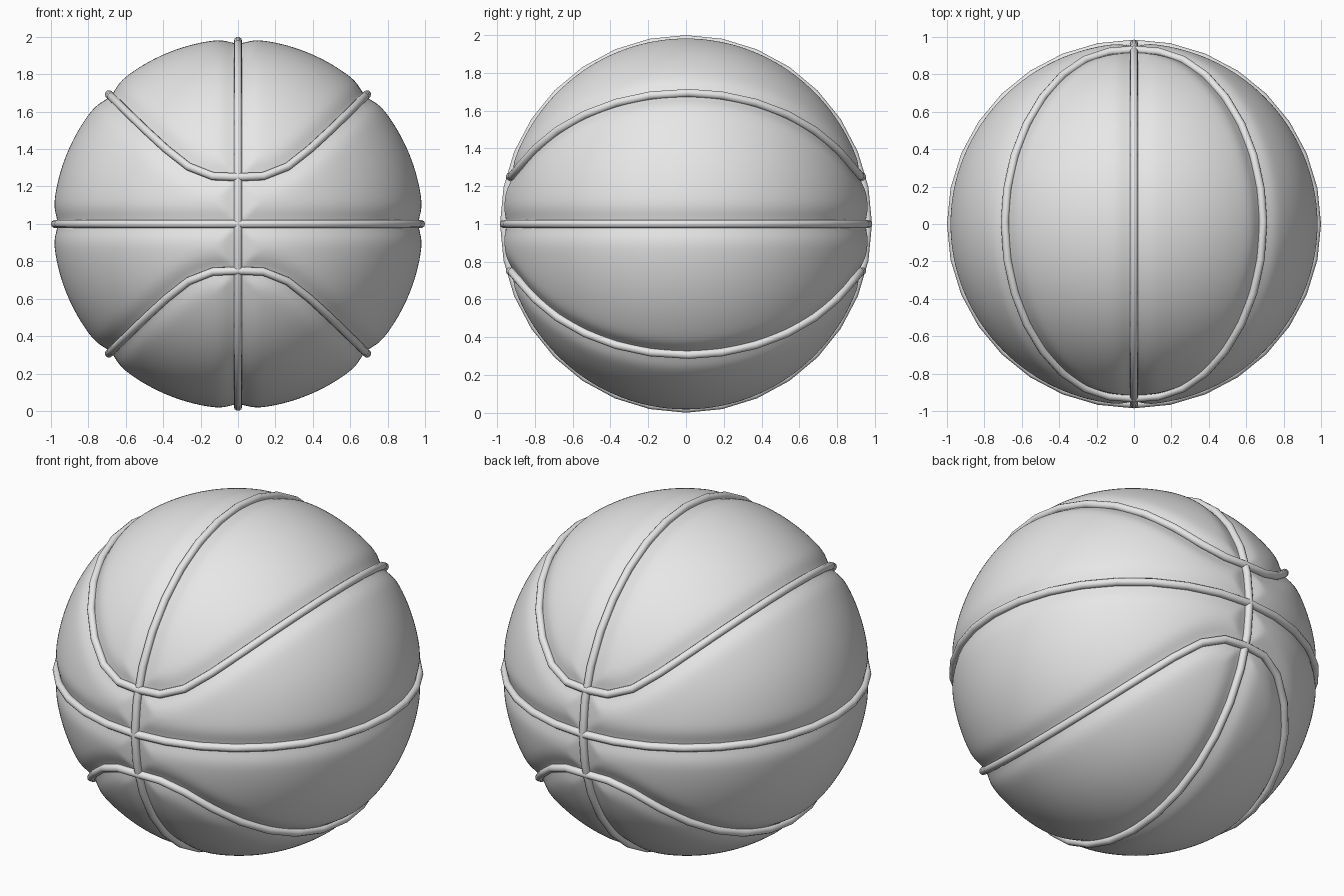
import bpy, math
from mathutils import Vector, kdtree

if "Cube" in bpy.data.objects:
    bpy.data.objects.remove(bpy.data.objects["Cube"])

SEAM_R, SEAM_T = 0.978, 0.022      # seam path radius and cord thickness
PANEL_R, DIP = 0.989, 0.024        # panel radius and how far it sinks at a seam
DEPTH = 0.985                      # slight flattening from front to back

grey = bpy.data.materials.new("light_grey")
grey.diffuse_color = (0.8, 0.8, 0.8, 1)
grey.use_nodes = True
grey.node_tree.nodes["Principled BSDF"].inputs["Base Color"].default_value = grey.diffuse_color


def equator(t):
    return Vector((math.cos(t), math.sin(t), 0))


def meridian(t):
    return Vector((0, math.cos(t), math.sin(t)))


def curved(t, side):
    # straight diagonal at the sides, rounded off where it crosses the meridian
    x = 0.69 * math.cos(t)
    z = (x ** 4 + 0.25 ** 4) ** 0.25
    y = math.sqrt(max(0, SEAM_R ** 2 - x * x - z * z))
    return Vector((x, math.copysign(y, math.sin(t)), side * z)).normalized()


paths = {
    "equator_seam": equator,
    "meridian_seam": meridian,
    "upper_curved_seam": lambda t: curved(t, 1),
    "lower_curved_seam": lambda t: curved(t, -1),
}


def place(v):
    return Vector((v.x, v.y * DEPTH, v.z + 1))


def seam(name, path, count=32):
    # round cord swept along a closed path
    curve = bpy.data.curves.new(name, 'CURVE')
    curve.dimensions = '3D'
    curve.bevel_depth = SEAM_T
    curve.bevel_resolution = 3
    spline = curve.splines.new('POLY')
    spline.points.add(count - 1)
    for i, p in enumerate(spline.points):
        p.co = (*place(path(2 * math.pi * i / count) * SEAM_R), 1)
    spline.use_cyclic_u = True
    ob = bpy.data.objects.new(name, curve)
    bpy.context.collection.objects.link(ob)
    curve.materials.append(grey)
    bpy.ops.object.select_all(action='DESELECT')
    ob.select_set(True)
    bpy.context.view_layer.objects.active = ob
    bpy.ops.object.convert(target='MESH')
    bpy.ops.object.shade_smooth()


for name, path in paths.items():
    seam(name, path)

# dense seam samples, used to sink the panels towards the seams
N = 400
tree = kdtree.KDTree(N * len(paths))
for k, path in enumerate(paths.values()):
    for i in range(N):
        tree.insert(path(2 * math.pi * (i + 0.5) / N), k * N + i)
tree.balance()

# ball panels
bpy.ops.mesh.primitive_ico_sphere_add(subdivisions=7, radius=1)
ball = bpy.context.object
ball.name = ball.data.name = "ball_panels"
for v in ball.data.vertices:
    n = v.co.normalized()
    d = tree.find(n)[2]
    v.co = place(n * (PANEL_R - DIP * math.exp(-(d / 0.07) ** 2)))
ball.data.materials.append(grey)
bpy.ops.object.shade_smooth()
